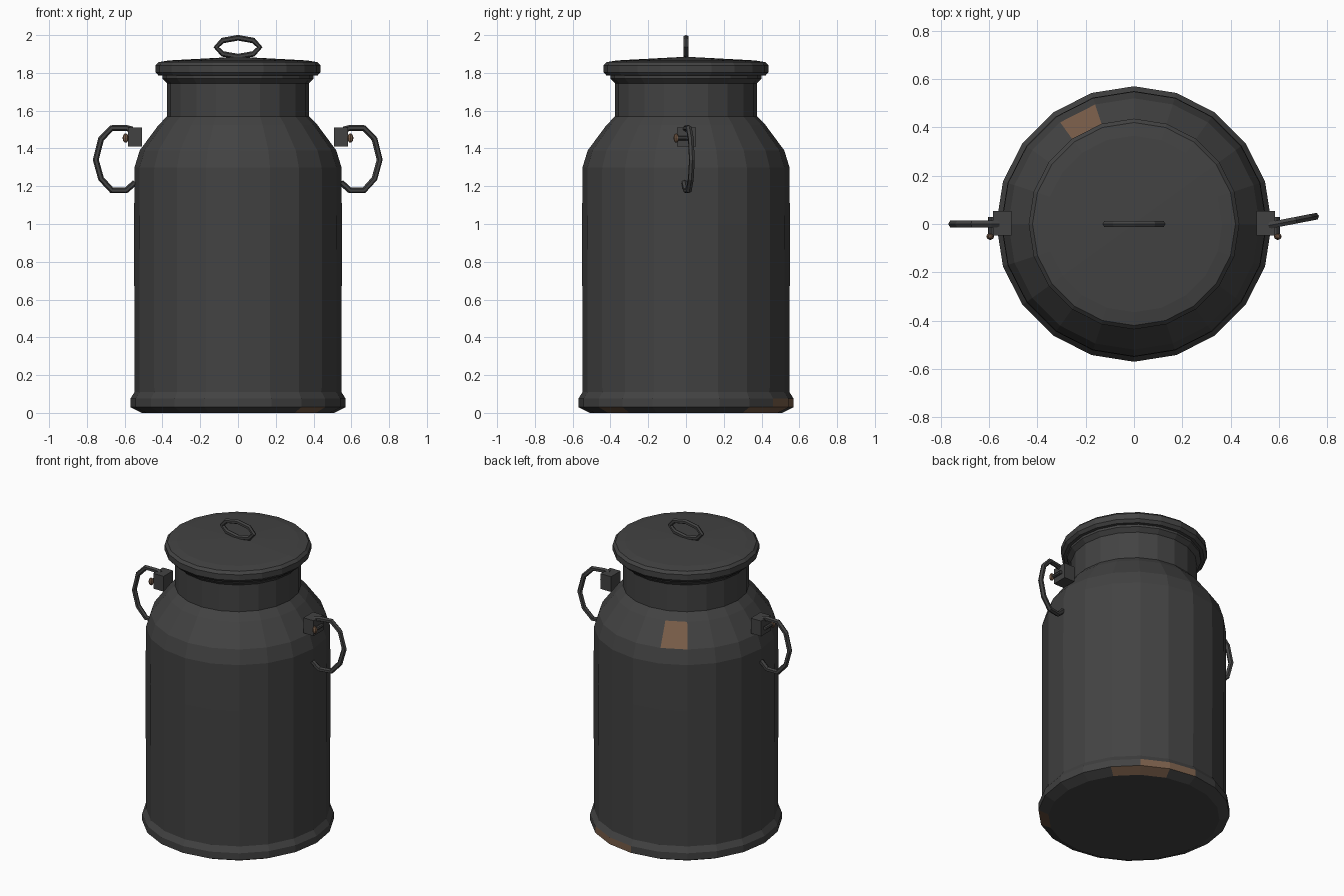
import bpy, bmesh, math
from mathutils import Matrix, Vector

old = bpy.data.objects.get("Cube")
if old:
    bpy.data.objects.remove(old, do_unlink=True)


def material(name, color):
    m = bpy.data.materials.new(name)
    m.use_nodes = True
    m.diffuse_color = color
    m.node_tree.nodes["Principled BSDF"].inputs["Base Color"].default_value = color
    return m


STEEL = material("dark steel", (0.055, 0.055, 0.055, 1))
RUST = material("rust brown", (0.19, 0.11, 0.066, 1))
SIDES = 20


def finish(name, bm, *mats):
    bmesh.ops.recalc_face_normals(bm, faces=bm.faces)
    mesh = bpy.data.meshes.new(name)
    bm.to_mesh(mesh)
    bm.free()
    for m in mats:
        mesh.materials.append(m)
    obj = bpy.data.objects.new(name, mesh)
    bpy.context.scene.collection.objects.link(obj)
    return obj


def lathe(name, profile, rust=()):
    """Turn (radius, z) points; rust holds (band, side) pairs to paint."""
    bm = bmesh.new()
    rings = []
    for r, z in profile:
        angles = [2 * math.pi * i / SIDES for i in range(SIDES)]
        rings.append([bm.verts.new((r * math.cos(a), r * math.sin(a), z)) for a in angles])
    for band, (low, high) in enumerate(zip(rings, rings[1:])):
        for i in range(SIDES):
            j = (i + 1) % SIDES
            face = bm.faces.new((low[i], low[j], high[j], high[i]))
            face.material_index = int((band, i) in rust)
    bm.faces.new(rings[0])
    bm.faces.new(rings[-1])
    return finish(name, bm, STEEL, RUST)


def tube(name, points, radius, closed=False, sides=6):
    """Sweep a small polygon along a path lying in the xz plane."""
    bm = bmesh.new()
    pts = [Vector((x, 0, z)) for x, z in points]
    n = len(pts)
    rings = []
    for i, p in enumerate(pts):
        before = pts[i - 1] if closed or i else p
        after = pts[(i + 1) % n] if closed or i < n - 1 else p
        t = (after - before).normalized()
        side = Vector((t.z, 0, -t.x))
        ring = []
        for k in range(sides):
            a = 2 * math.pi * k / sides
            ring.append(bm.verts.new(p + radius * (side * math.cos(a) + Vector((0, math.sin(a), 0)))))
        rings.append(ring)
    for i in range(n if closed else n - 1):
        a, b = rings[i], rings[(i + 1) % n]
        for k in range(sides):
            m = (k + 1) % sides
            bm.faces.new((a[k], a[m], b[m], b[k]))
    if not closed:
        bm.faces.new(rings[0])
        bm.faces.new(rings[-1])
    return finish(name, bm, STEEL)


# Can body: foot ring, barrel, shoulder, neck and flared mouth, with rust spots
lathe("can_body",
      [(0.51, 0), (0.57, 0.03), (0.57, 0.075), (0.548, 0.11), (0.55, 1.0),
       (0.548, 1.3), (0.52, 1.39), (0.42, 1.525), (0.375, 1.57), (0.375, 1.745),
       (0.4, 1.77), (0.4, 1.8)],
      rust={(0, 2), (0, 3), (0, 17), (1, 3), (1, 4), (6, 6)})

# Lid with rounded rim and shallow dome
lathe("lid", [(0.39, 1.785), (0.42, 1.785), (0.436, 1.803), (0.436, 1.84),
              (0.42, 1.857), (0.365, 1.866), (0.01, 1.885)])

# Lid grip
tube("lid_grip", [(0.115 * math.cos(math.pi * i / 4), 1.936 + 0.05 * math.sin(math.pi * i / 4))
                  for i in range(8)], 0.015, closed=True)

# Side handles, each with a clamp block, a pin and a rusty pin head
LOOP = [(0.56, 1.5), (0.59, 1.508), (0.668, 1.508), (0.725, 1.45), (0.753, 1.34),
        (0.725, 1.24), (0.668, 1.178), (0.592, 1.178), (0.545, 1.22)]
for label, s, swing in (("left", 1, 11), ("right", -1, 0)):
    handle = tube(label + "_handle", [(s * x, z) for x, z in LOOP], 0.016)
    pivot = Matrix.Translation((s * 0.59, 0, 0))
    handle.data.transform(pivot @ Matrix.Rotation(math.radians(swing), 4, "Z") @ pivot.inverted())

    bm = bmesh.new()
    bmesh.ops.create_cube(bm, size=1, matrix=Matrix.Translation((s * 0.545, 0.003, 1.46))
                          @ Matrix.Diagonal((0.075, 0.1, 0.1, 1)))
    finish(label + "_clamp", bm, STEEL)

    bm = bmesh.new()
    bmesh.ops.create_cone(bm, cap_ends=True, segments=8, radius1=0.012, radius2=0.012, depth=0.08,
                          matrix=Matrix.Translation((s * 0.592, -0.012, 1.455))
                          @ Matrix.Rotation(math.pi / 2, 4, "X"))
    finish(label + "_pin", bm, STEEL)

    bm = bmesh.new()
    bmesh.ops.create_uvsphere(bm, u_segments=8, v_segments=6, radius=1,
                              matrix=Matrix.Translation((s * 0.595, -0.052, 1.455))
                              @ Matrix.Diagonal((0.016, 0.014, 0.025, 1)))
    finish(label + "_pin_head", bm, RUST)
